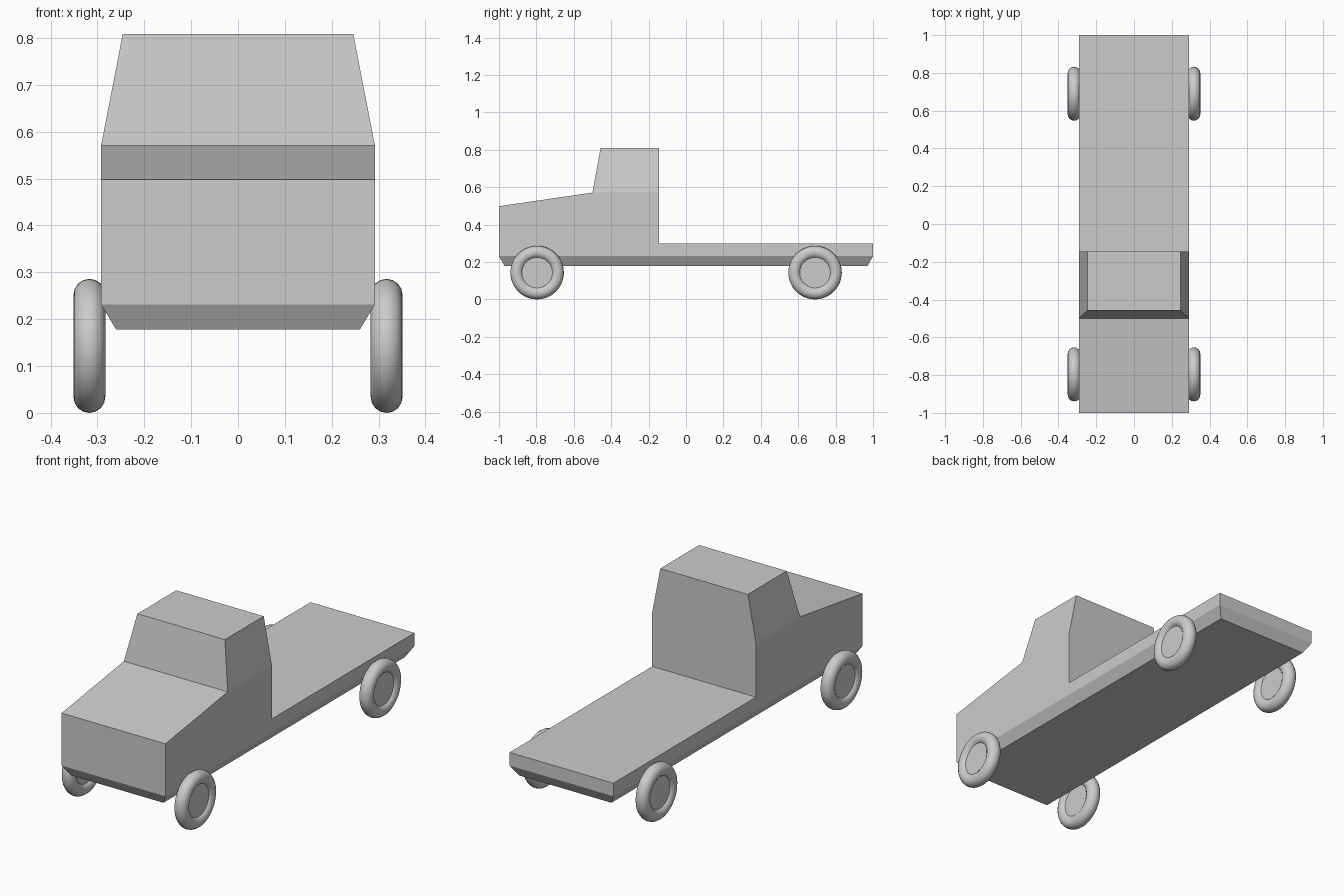
import bpy, bmesh, math

if "Cube" in bpy.data.objects:
    bpy.data.objects.remove(bpy.data.objects["Cube"])

# Side profile: (y, z, half width), shared by both sides of the body
W = 0.292
profile = [
    (-0.97, 0.178, 0.26), (-1.0, 0.231, W), (-1.0, 0.498, W),     # nose
    (-0.50, 0.571, W), (-0.457, 0.808, 0.246),                    # hood, windscreen
    (-0.145, 0.808, 0.246), (-0.145, 0.571, W),                   # roof, cab back
    (-0.145, 0.298, W), (1.0, 0.298, W), (1.0, 0.231, W),         # flat bed
    (0.97, 0.178, 0.26),                                          # tail chamfer
]
# Flat panels making up each side: sill chamfer, lower body, tapered cab
panels = [(0, 1, 9, 10), (1, 2, 3, 6, 7, 8, 9), (3, 4, 5, 6)]

# Body shell
bm = bmesh.new()
left = [bm.verts.new((-w, y, z)) for y, z, w in profile]
right = [bm.verts.new((w, y, z)) for y, z, w in profile]
n = len(profile)
for i in range(n):
    j = (i + 1) % n
    bm.faces.new((left[i], left[j], right[j], right[i]))
for p in panels:
    bm.faces.new([left[i] for i in reversed(p)])
    bm.faces.new([right[i] for i in p])
bmesh.ops.recalc_face_normals(bm, faces=bm.faces)
mesh = bpy.data.meshes.new("truck_body")
bm.to_mesh(mesh)
bm.free()
bpy.context.collection.objects.link(bpy.data.objects.new("truck_body", mesh))

# Wheels: torus tyre with a flat hub disc filling the hole
R, r = 0.109, 0.034
for end, y in (("front", -0.796), ("rear", 0.69)):
    for side, s in (("left", -1), ("right", 1)):
        at = (s * 0.317, y, R + r)
        turn = (0, math.pi / 2, 0)
        bpy.ops.mesh.primitive_torus_add(
            major_segments=48, minor_segments=16, major_radius=R,
            minor_radius=r, location=at, rotation=turn)
        bpy.context.object.name = f"{end}_{side}_tyre"
        bpy.ops.object.shade_smooth()
        bpy.ops.mesh.primitive_cylinder_add(
            vertices=48, radius=0.082, depth=0.038, location=at, rotation=turn)
        bpy.context.object.name = f"{end}_{side}_hub"
        bpy.ops.object.shade_smooth_by_angle()
